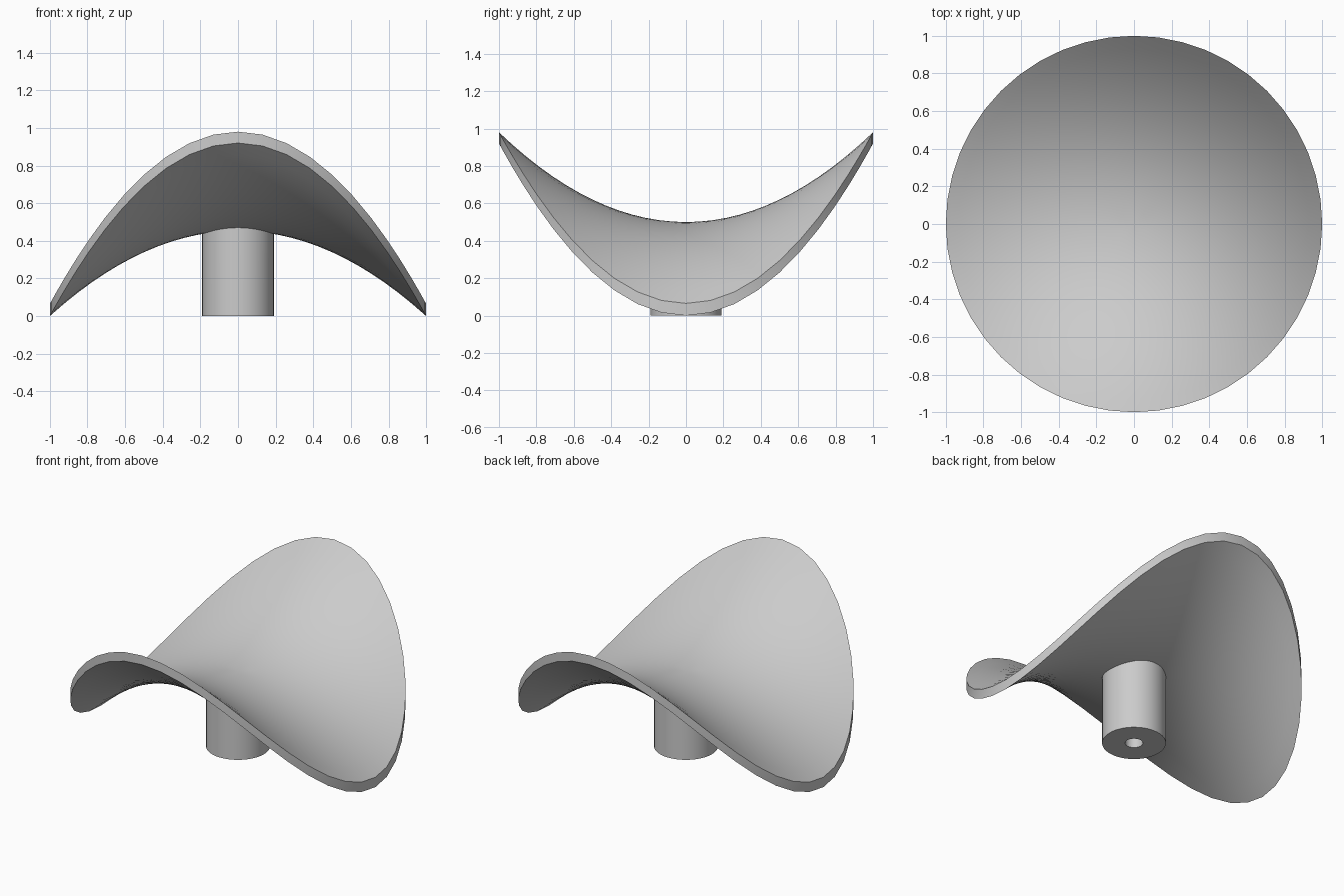
import bpy, bmesh, math

cube = bpy.data.objects.get("Cube")
if cube:
    bpy.data.objects.remove(cube, do_unlink=True)

grey = bpy.data.materials.new("plain_grey")
grey.use_nodes = True
grey.diffuse_color = (0.6, 0.6, 0.6, 1)
grey.node_tree.nodes["Principled BSDF"].inputs["Base Color"].default_value = (0.6, 0.6, 0.6, 1)

SEGMENTS = 48
RINGS = 14


def top_height(x, y):
    return 0.5 + 0.48 * y * y - 0.435 * x * x


def under_height(x, y):
    return 0.453 + 0.467 * y * y - 0.453 * x * x


def ring(bm, radius, height, count):
    """Circle of vertices whose height is a function of x and y."""
    points = []
    for i in range(count):
        a = math.tau * i / count
        x, y = radius * math.cos(a), radius * math.sin(a)
        points.append(bm.verts.new((x, y, height(x, y))))
    return points


def bridge(bm, a, b):
    for i in range(len(a)):
        j = (i + 1) % len(a)
        bm.faces.new((a[i], a[j], b[j], b[i]))


def fan(bm, points, height):
    centre = bm.verts.new((0, 0, height(0, 0)))
    for i in range(len(points)):
        bm.faces.new((points[i], points[(i + 1) % len(points)], centre))


def finish(bm, name):
    bmesh.ops.recalc_face_normals(bm, faces=bm.faces[:])
    mesh = bpy.data.meshes.new(name)
    bm.to_mesh(mesh)
    bm.free()
    mesh.materials.append(grey)
    obj = bpy.data.objects.new(name, mesh)
    bpy.context.collection.objects.link(obj)
    bpy.ops.object.select_all(action="DESELECT")
    obj.select_set(True)
    bpy.context.view_layer.objects.active = obj
    bpy.ops.object.shade_smooth_by_angle(angle=math.radians(30))


# Saddle shell: upper skin, rim and lower skin
bm = bmesh.new()
radii = [k / RINGS for k in range(1, RINGS + 1)]
loops = [ring(bm, r, top_height, SEGMENTS) for r in radii]
loops += [ring(bm, r, under_height, SEGMENTS) for r in reversed(radii)]
for a, b in zip(loops, loops[1:]):
    bridge(bm, a, b)
fan(bm, loops[0], top_height)
fan(bm, loops[-1], under_height)
finish(bm, "saddle_shell")


# Hollow stem trimmed to the underside of the shell
def ground(x, y):
    return 0.0


bm = bmesh.new()
stem = [ring(bm, 0.19, under_height, SEGMENTS), ring(bm, 0.19, ground, SEGMENTS),
        ring(bm, 0.053, ground, SEGMENTS), ring(bm, 0.053, under_height, SEGMENTS)]
for a, b in zip(stem, stem[1:]):
    bridge(bm, a, b)
finish(bm, "hollow_stem")
